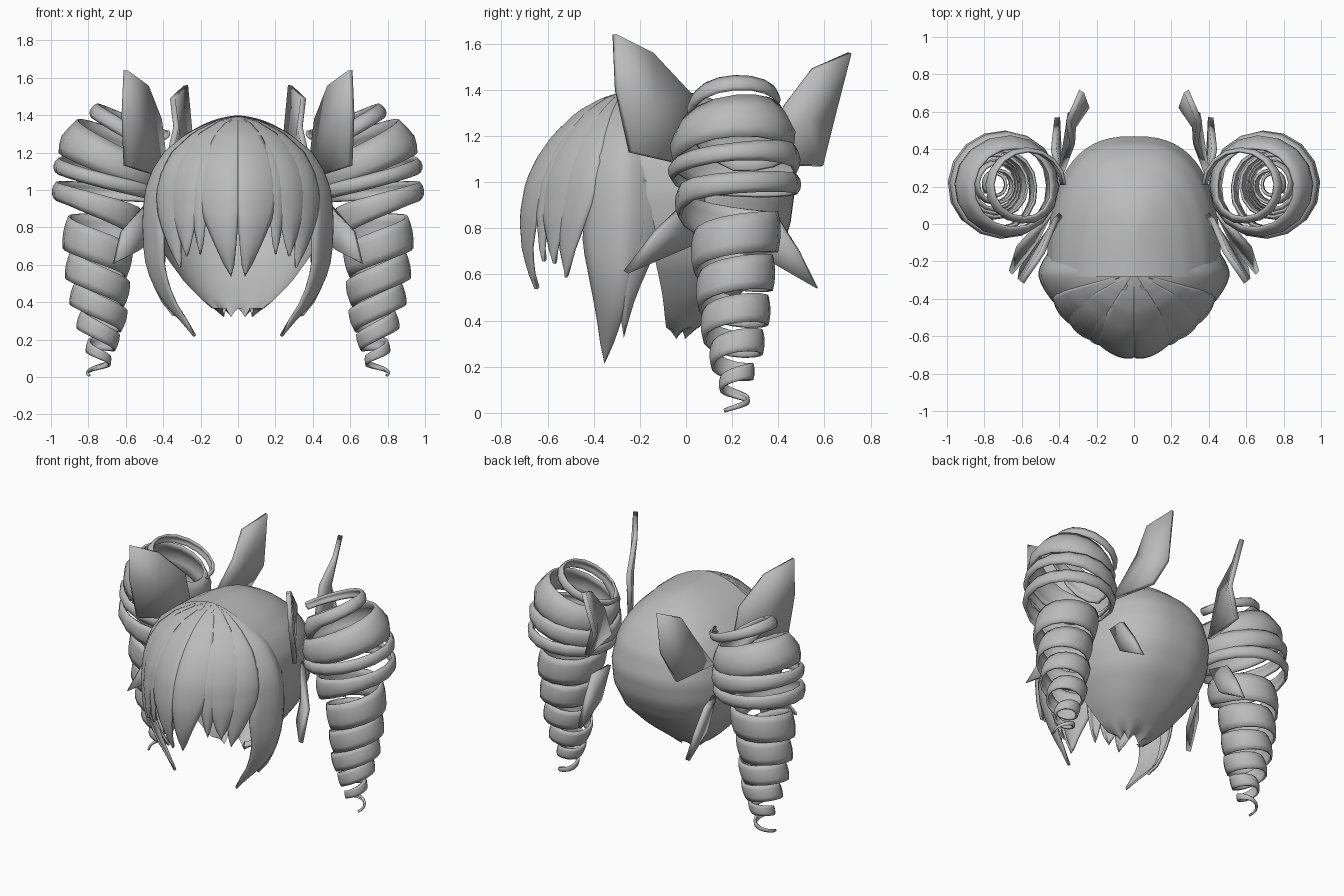
import bpy, bmesh, math

if "Cube" in bpy.data.objects:
    bpy.data.objects.remove(bpy.data.objects["Cube"])

hair = bpy.data.materials.new("hair_grey")
hair.use_nodes = True
hair.diffuse_color = (0.5, 0.5, 0.5, 1)
hair.node_tree.nodes["Principled BSDF"].inputs["Base Color"].default_value = (0.5, 0.5, 0.5, 1)


def lookup(table, key):
    """Interpolate a table of rows sorted by their first number."""
    for a, b in zip(table, table[1:]):
        if key <= b[0]:
            f = max(0, (key - a[0]) / (b[0] - a[0]))
            return [p + (q - p) * f for p, q in zip(a, b)][1:]
    return table[-1][1:]


def power(value, exponent):
    return math.copysign(abs(value) ** exponent, value)


def finish(name, bm, thick, mirror, angle):
    bmesh.ops.remove_doubles(bm, verts=bm.verts, dist=0.0005)
    bmesh.ops.recalc_face_normals(bm, faces=bm.faces)
    mesh = bpy.data.meshes.new(name)
    bm.to_mesh(mesh)
    bm.free()
    mesh.materials.append(hair)
    ob = bpy.data.objects.new(name, mesh)
    bpy.context.collection.objects.link(ob)
    bpy.ops.object.select_all(action="DESELECT")
    bpy.context.view_layer.objects.active = ob
    ob.select_set(True)
    bpy.ops.object.shade_smooth_by_angle(angle=math.radians(angle))
    if mirror:
        ob.modifiers.new("mirror", "MIRROR").use_mirror_merge = False
    if thick:
        solid = ob.modifiers.new("thickness", "SOLIDIFY")
        solid.thickness = thick
        solid.offset = 0


def sheet(name, rows, thick=0.0, mirror=False, angle=50):
    """Skin a grid of points."""
    bm = bmesh.new()
    grid = [[bm.verts.new(p) for p in row] for row in rows]
    for r, s in zip(grid, grid[1:]):
        for i in range(len(r) - 1):
            bm.faces.new((r[i], r[i + 1], s[i + 1], s[i]))
    finish(name, bm, thick, mirror, angle)


# Back cap: height, half width, back y, front y
cap = [(0.32, 0.08, 0.0, -0.08), (0.4, 0.18, 0.09, -0.09), (0.5, 0.28, 0.22, -0.1),
       (0.65, 0.39, 0.37, -0.13), (0.8, 0.45, 0.45, -0.2), (0.95, 0.465, 0.47, -0.25),
       (1.1, 0.44, 0.43, -0.27), (1.2, 0.385, 0.36, -0.28), (1.3, 0.28, 0.24, -0.28),
       (1.36, 0.17, 0.12, -0.28), (1.39, 0.08, 0.02, -0.28), (1.4, 0, -0.08, -0.28)]
rows = []
for j in range(33):
    v = j / 32
    z = 1.4 - 1.08 * v ** 1.5
    w, back, front = lookup(cap, z)
    row = []
    for i in range(33):
        a = math.pi * i / 32
        jag = 0.012 * abs(i % 8 - 4) if j == 32 else 0
        row.append((w * power(math.cos(a), 0.78),
                    front + (back - front) * abs(math.sin(a)) ** 0.78, z + jag))
    rows.append(row)
sheet("back_hair", rows)

# Fringe envelope: height, half width, depth
shell = [(0.2, 0.25, 0.26), (0.3, 0.32, 0.29), (0.4, 0.4, 0.32), (0.5, 0.45, 0.36),
         (0.6, 0.48, 0.4), (0.7, 0.49, 0.43), (0.85, 0.495, 0.44), (1.0, 0.48, 0.415),
         (1.1, 0.45, 0.37), (1.2, 0.39, 0.305), (1.3, 0.27, 0.205), (1.36, 0.14, 0.1),
         (1.39, 0.0, 0.0)]


def strand(name, start, end, half, tip, lift):
    """Pointed lock that follows the envelope from the crown to its tip."""
    rows = []
    for j in range(23):
        v = (j / 22) ** 1.6
        z = 1.39 - (1.39 - tip) * v
        w, d = lookup(shell, z)
        mid = start + (end - start) * max(0, (v - 0.45) / 0.55) ** 1.5
        width = half * min(1, (1 - v) / 0.45) ** 0.8
        row = []
        for i in range(9):
            u = i / 4 - 1
            a = math.radians(mid + width * u)
            k = 1 + lift + 0.035 * (1 - u * u) * min(1, 3 * v)
            row.append((w * k * power(math.sin(a), 1.3),
                        -0.26 - d * k * power(math.cos(a), 1.3), z))
        rows.append(row)
    sheet(name, rows, 0.012, True)


strand("centre_fringe", 15, 8, 16, 0.54, 0.02)
strand("thin_fringe", 31, 30, 7, 0.66, 0.0)
strand("middle_fringe", 41, 39, 12, 0.65, 0.01)
strand("outer_fringe", 55, 45, 12, 0.59, 0.0)
strand("side_lock", 85, 64, 25, 0.22, -0.01)
strand("rear_side_lock", 100, 86, 20, 0.33, -0.03)

# Ringlets: turn, height, axis x, radius, band height, tilt, inward lean of the upper edge
curl = [(0, 1.38, 0.56, 0.19, 0.04, 0.45, 0), (0.75, 1.32, 0.6, 0.2, 0.07, 0.45, 0.2),
        (1, 1.25, 0.66, 0.25, 0.2, 0.4, 0.3), (2, 1.13, 0.685, 0.28, 0.15, 0.32, 0.1),
        (2.5, 1.07, 0.7, 0.28, 0.07, 0.22, 0), (3, 1.02, 0.7, 0.285, 0.07, 0.15, 0),
        (3.6, 0.95, 0.71, 0.28, 0.09, 0.12, 0), (4, 0.83, 0.73, 0.2, 0.18, 0.15, 0),
        (5, 0.65, 0.75, 0.175, 0.16, 0.2, 0), (6, 0.48, 0.745, 0.155, 0.13, 0.25, 0),
        (7, 0.34, 0.74, 0.135, 0.11, 0.3, 0), (8, 0.21, 0.735, 0.09, 0.08, 0.3, 0),
        (9, 0.09, 0.735, 0.05, 0.04, 0.1, 0), (9.6, 0.01, 0.735, 0.075, 0.006, 0, 0)]
rows = []
for j in range(155):
    turn = 9.6 * j / 154
    z, cx, r, band, tilt, lean = lookup(curl, turn)
    a = -2 * math.pi * turn + math.pi
    row = []
    for i in range(5):
        u = i / 2 - 1
        k = r * (1 - 0.06 * u * u) - lean * band * max(u, 0)
        row.append((cx + k * math.cos(a) - 0.5 * tilt * u * band, 0.21 + k * math.sin(a),
                    z + tilt * r * math.cos(a) + u * band / 2))
    rows.append(row)
sheet("ringlet", rows, 0.014, True)


# Ribbon wings beside the ringlets
def wing(name, points):
    bm = bmesh.new()
    face = bm.faces.new([bm.verts.new(p) for p in points])
    bmesh.ops.poke(bm, faces=[face])
    finish(name, bm, 0.03, True, 35)


wing("front_upper_wing", [(0.6, -0.31, 1.64), (0.49, -0.15, 1.56), (0.42, 0.02, 1.38),
                          (0.38, 0.06, 1.06), (0.6, -0.24, 1.13), (0.61, -0.3, 1.4)])
wing("rear_upper_wing", [(0.28, 0.71, 1.56), (0.35, 0.55, 1.49), (0.33, 0.43, 1.34),
                         (0.39, 0.27, 1.08), (0.34, 0.59, 1.07), (0.25, 0.63, 1.25)])
wing("front_lower_wing", [(0.66, -0.26, 0.61), (0.62, -0.13, 0.78), (0.44, 0.07, 0.98),
                          (0.44, 0.08, 0.75), (0.54, -0.12, 0.67)])
wing("rear_lower_wing", [(0.41, 0.57, 0.54), (0.42, 0.49, 0.7), (0.43, 0.4, 0.84),
                         (0.4, 0.26, 0.86), (0.4, 0.36, 0.66)])
